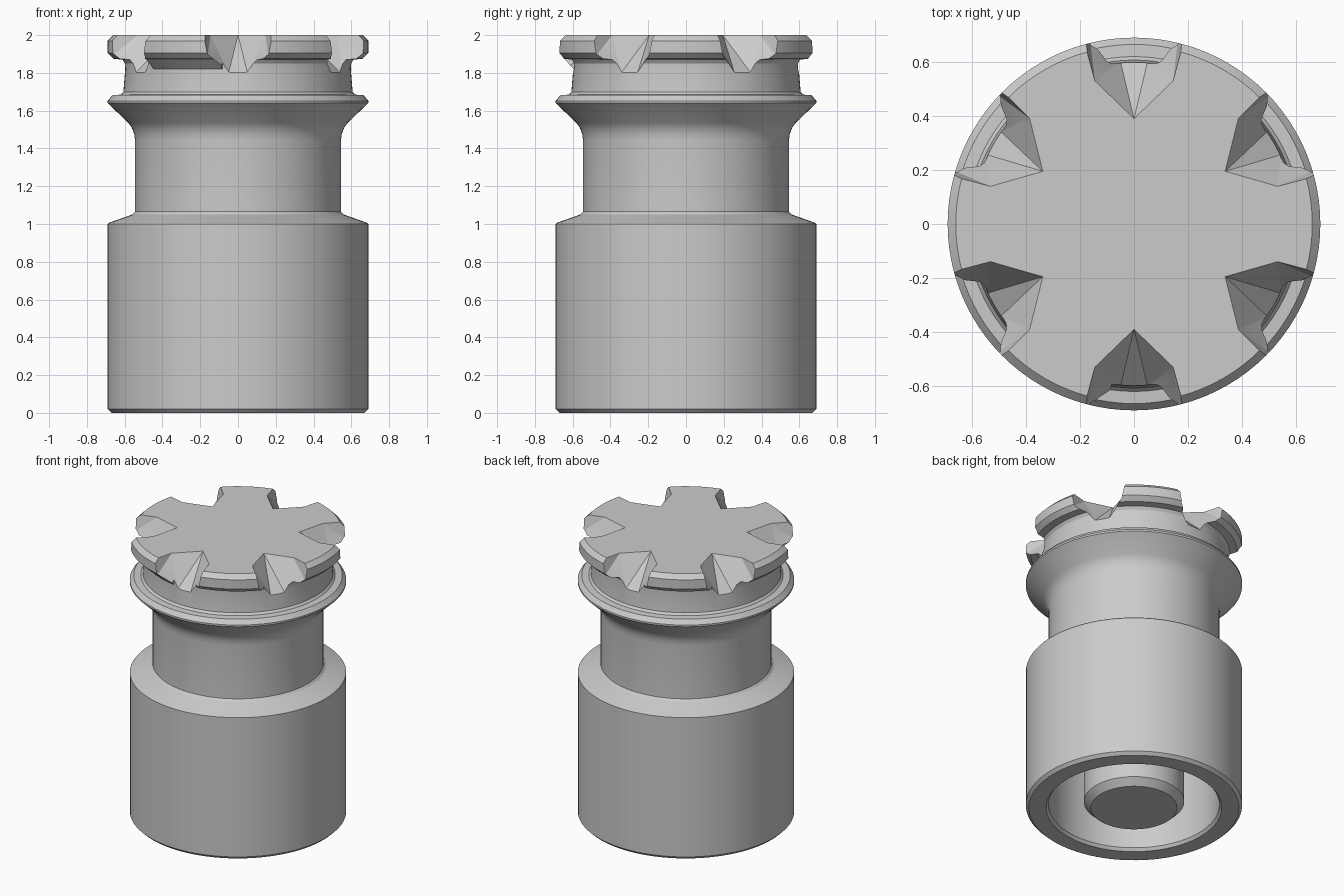
import bpy, bmesh
from math import cos, sin, radians
from mathutils import Matrix

cube = bpy.data.objects.get("Cube")
if cube:
    bpy.data.objects.remove(cube, do_unlink=True)

grey = bpy.data.materials.new("light grey")
grey.use_nodes = True
colour = (0.6, 0.6, 0.6, 1)
grey.diffuse_color = colour
grey.node_tree.nodes["Principled BSDF"].inputs["Base Color"].default_value = colour


def make_object(name, bm):
    bmesh.ops.remove_doubles(bm, verts=bm.verts, dist=1e-5)
    bmesh.ops.recalc_face_normals(bm, faces=bm.faces)
    mesh = bpy.data.meshes.new(name)
    bm.to_mesh(mesh)
    bm.free()
    mesh.materials.append(grey)
    obj = bpy.data.objects.new(name, mesh)
    bpy.context.collection.objects.link(obj)
    return obj


def lathe(name, profile, start=0, sweep=360, steps=96):
    """Turn a (radius, height) profile about z; a partial sweep is a closed, capped wedge."""
    bm = bmesh.new()
    full = sweep == 360
    rings = []
    for i in range(steps if full else steps + 1):
        a = radians(start + sweep * i / steps)
        rings.append([bm.verts.new((r * cos(a), r * sin(a), z)) for r, z in profile])
    n = len(profile)
    for i in range(steps):
        p, q = rings[i], rings[(i + 1) % len(rings)]
        for j in range(n - 1 if full else n):
            k = (j + 1) % n
            bm.faces.new((p[j], q[j], q[k], p[k]))
    if not full:
        bm.faces.new(rings[0])
        bm.faces.new(rings[-1])
    return make_object(name, bm)


# Main turned body: pin, hollow skirt, neck, flared rim, groove and crown
pin = [(0, 0), (0.275, 0), (0.32, 0.045), (0.32, 0.9)]
skirt = [(0.545, 0.9), (0.545, 0.02), (0.56, 0), (0.67, 0), (0.69, 0.02),
         (0.69, 1.0), (0.685, 1.006), (0.56, 1.05), (0.545, 1.065)]
rim = [(0.545, 1.44), (0.549, 1.475), (0.562, 1.51), (0.58, 1.535), (0.69, 1.64),
       (0.69, 1.652), (0.665, 1.682), (0.62, 1.685), (0.607, 1.7)]
crown = [(0.597, 1.82), (0.599, 1.85), (0.612, 1.87), (0.66, 1.875),
         (0.69, 1.905), (0.69, 1.97), (0.66, 2.0), (0, 2.0)]
body = lathe("capped_body", pin + skirt + rim + crown)

# Sloped web under one segment of the crown
web = lathe("crown_web", [(0.58, 1.82), (0.6, 1.82), (0.688, 1.905), (0.58, 1.905)],
            start=222, sweep=40, steps=12)

# Six faceted notches cut into the crown
half = [(0.145, 0.53, 2), (0.215, 0.79, 2), (0.05, 0.6, 1.8), (0.175, 0.79, 1.8)]
points = [(0, 0.39, 2)] + [(s * x, y, z) for x, y, z in half for s in (-1, 1)]
points += [(x, y, 2.1) for x, y, z in points if z == 2]
bm = bmesh.new()
for i in range(6):
    turn = Matrix.Rotation(radians(60 * i), 3, 'Z')
    verts = [bm.verts.new(turn @ Matrix.Identity(3) @ bm_point)
             for bm_point in map(lambda p: Matrix.Translation(p).translation, points)]
    hull = bmesh.ops.convex_hull(bm, input=verts)
    spare = [g for g in hull["geom_interior"] if isinstance(g, bmesh.types.BMVert)]
    bmesh.ops.delete(bm, geom=spare, context='VERTS')
cutter = make_object("notch_cutter", bm)
cutter.hide_render = True

for obj in (body, web):
    cut = obj.modifiers.new("notches", 'BOOLEAN')
    cut.operation = 'DIFFERENCE'
    cut.solver = 'EXACT'
    cut.object = cutter
    bpy.ops.object.select_all(action='DESELECT')
    obj.select_set(True)
    bpy.context.view_layer.objects.active = obj
    bpy.ops.object.modifier_apply(modifier=cut.name)
    bpy.ops.object.shade_smooth_by_angle(angle=radians(25))

bpy.data.objects.remove(cutter, do_unlink=True)
